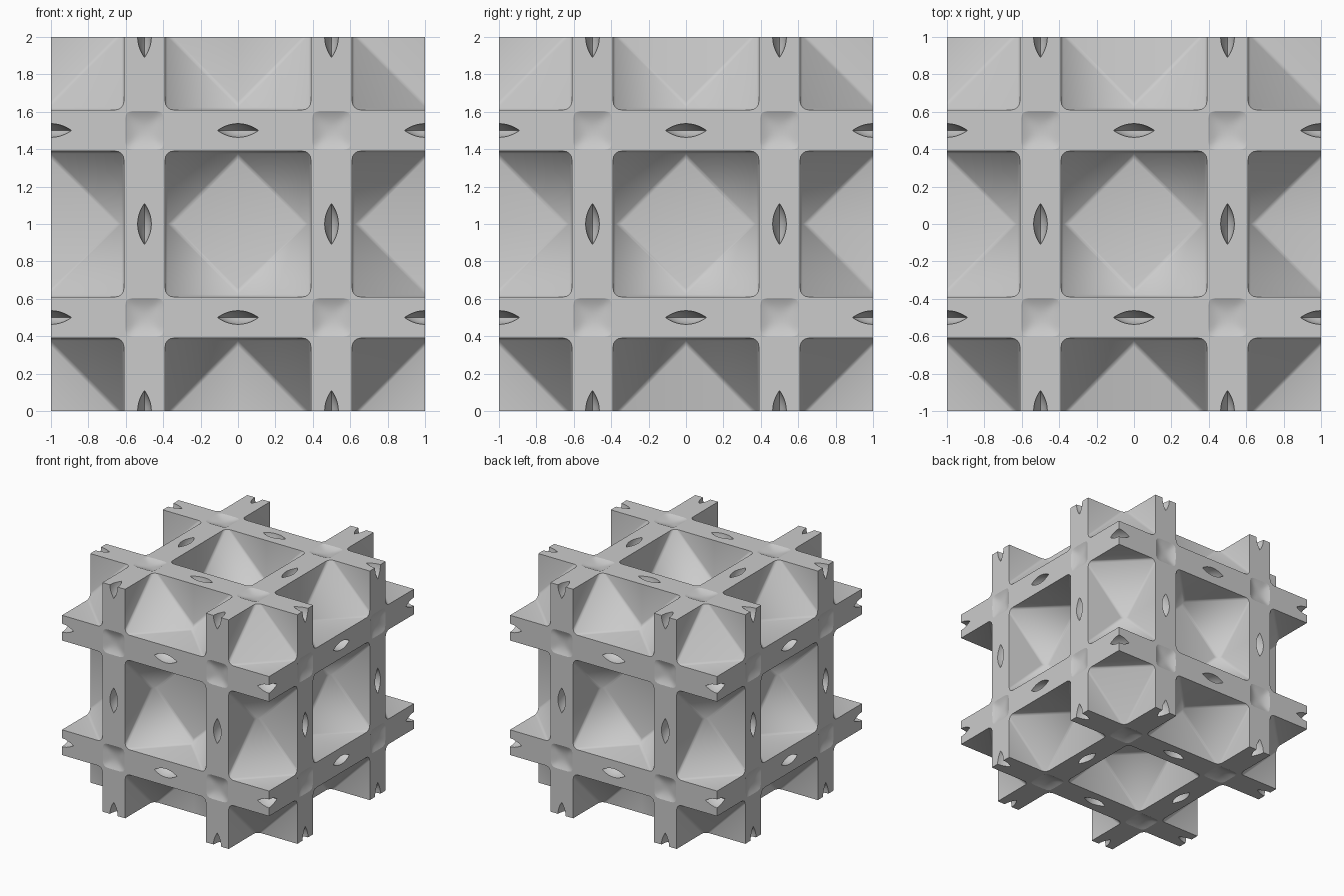
import bpy
import bmesh
import math
from itertools import product
from mathutils import Vector

old = bpy.data.objects.get("Cube")
if old:
    bpy.data.objects.remove(old, do_unlink=True)

WINDOW = 0.39         # half width of the big square pockets
ROUND = 0.045         # corner radius of the pocket squares
SLOT = (0.11, 0.037)  # radius and half thickness of the lens slots
DIMPLE = (0.105, 0.025)


def turn(v, axis):
    """Cyclic swap that carries z onto the given axis."""
    return Vector([v[(i + 2 - axis) % 3] for i in range(3)])


def extract(bm):
    """Return plain vertex and face lists and free the mesh."""
    bm.verts.index_update()
    verts = [v.co.copy() for v in bm.verts]
    faces = [[v.index for v in f.verts] for f in bm.faces]
    bm.free()
    return verts, faces


def make_pocket(steps=4):
    """Hull of three crossed squares with rounded corners."""
    bm = bmesh.new()
    for axis, sx, sy, k in product(range(3), (-1, 1), (-1, 1), range(steps + 1)):
        angle = math.pi / 2 * k / steps
        x = WINDOW - ROUND + ROUND * math.cos(angle)
        y = WINDOW - ROUND + ROUND * math.sin(angle)
        bm.verts.new(turn((sx * x, sy * y, 0), axis))
    bmesh.ops.convex_hull(bm, input=bm.verts[:])
    bmesh.ops.recalc_face_normals(bm, faces=bm.faces[:])
    return extract(bm)


def make_lens(size, power, segments=8):
    """Sharp-rimmed lens with its thin direction along z."""
    bm = bmesh.new()
    bmesh.ops.create_cube(bm, size=2)
    bmesh.ops.subdivide_edges(bm, edges=bm.edges[:], cuts=segments - 1,
                              use_grid_fill=True)
    for v in bm.verts:
        rho = (abs(v.co.x) ** power + abs(v.co.y) ** power) ** (1 / power)
        a = abs(v.co.z)
        p = v.co * (2 / (a + math.sqrt(a * a + 4 * rho * rho)))
        v.co = (p.x * size[0], p.y * size[0], p.z * size[1])
    return extract(bm)


pocket = make_pocket()
slot = make_lens(SLOT, 2)
dimple = make_lens(DIMPLE, 6)

# Hollows on the half-unit lattice: pockets at cell corners,
# slots at cell edge midpoints, dimples at cell face centres
verts, faces = [], []
for cell in product(range(-2, 3), repeat=3):
    odd = [i for i in range(3) if cell[i] % 2]
    even = [i for i in range(3) if not cell[i] % 2]
    if len(odd) == 3:
        continue
    part, axis = ((pocket, 2), (slot, odd[0] if odd else 2),
                  (dimple, even[0]))[len(odd)]
    start = len(verts)
    centre = Vector(cell) / 2 + Vector((0, 0, 1))
    verts += [turn(v, axis) + centre for v in part[0]]
    faces += [[i + start for i in f] for f in part[1]]

mesh = bpy.data.meshes.new("hollows")
mesh.from_pydata(verts, [], faces)
hollows = bpy.data.objects.new("hollows", mesh)
bpy.context.collection.objects.link(hollows)
hollows.hide_render = True

# Solid block
bpy.ops.mesh.primitive_cube_add(size=2, location=(0, 0, 1))
block = bpy.context.object
block.name = "lattice_block"

grey = bpy.data.materials.new("light_grey")
grey.use_nodes = True
colour = (0.6, 0.6, 0.6, 1)
grey.diffuse_color = colour
grey.node_tree.nodes["Principled BSDF"].inputs["Base Color"].default_value = colour
block.data.materials.append(grey)
hollows.data.materials.append(grey)

# Carve the hollows out of the block
cut = block.modifiers.new("carve", 'BOOLEAN')
cut.operation = 'DIFFERENCE'
cut.solver = 'MANIFOLD'
cut.object = hollows
bpy.ops.object.modifier_apply(modifier=cut.name)
bpy.data.objects.remove(hollows, do_unlink=True)

# Smooth hollows, flat outer skin
bpy.ops.object.shade_smooth_by_angle(angle=math.radians(60))
for face in block.data.polygons:
    if max(abs(c) for c in face.center) > 0.9999:
        face.use_smooth = False
